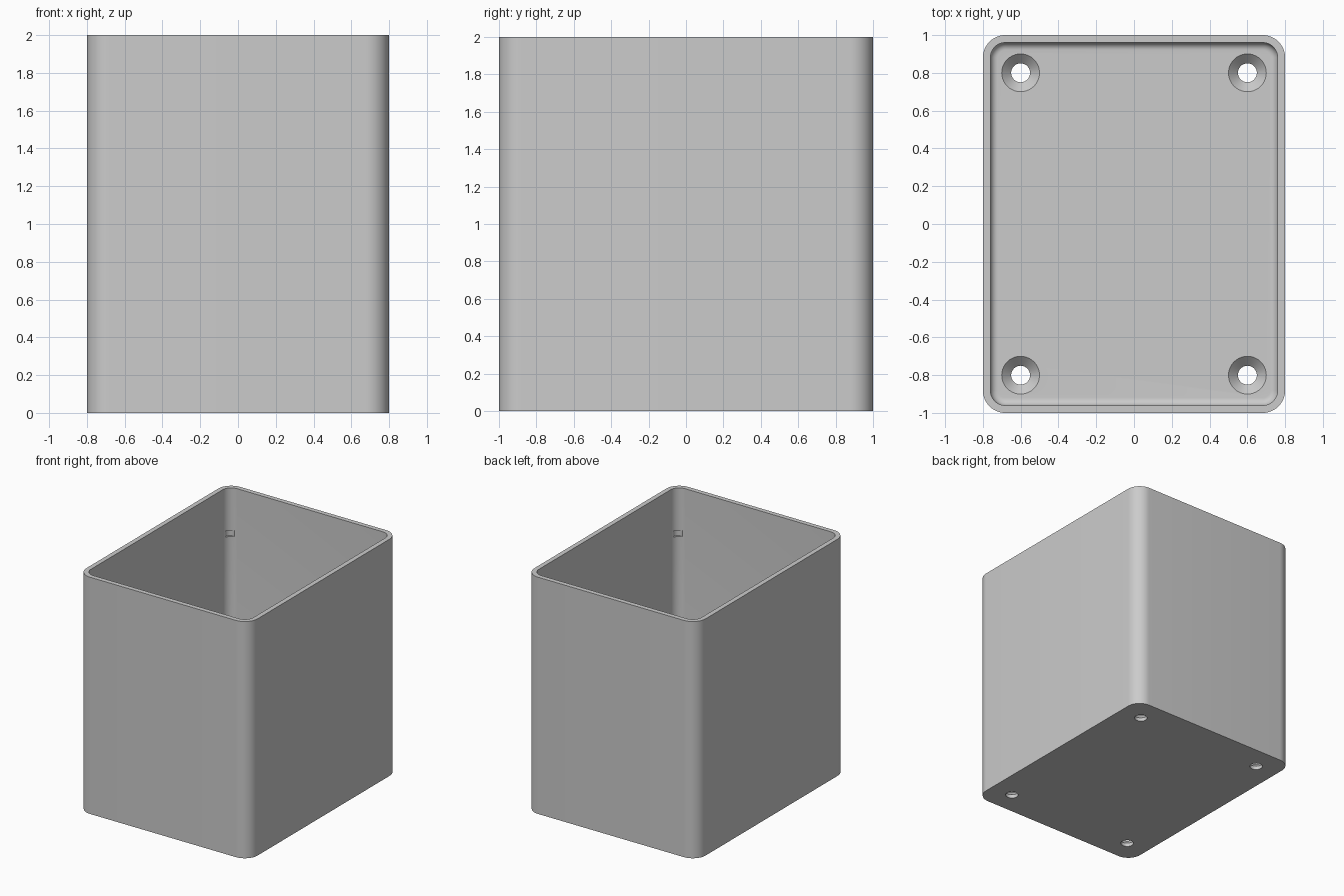
import bpy
import bmesh
from math import sin, cos, pi, radians

if "Cube" in bpy.data.objects:
    bpy.data.objects.remove(bpy.data.objects["Cube"])

HALF_X, HALF_Y, HEIGHT = 0.8, 1.0, 2.0
CORNER, WALL, FLOOR, FILLET = 0.12, 0.04, 0.08, 0.04
STEPS = 12

grey = bpy.data.materials.new("grey_plastic")
grey.use_nodes = True
colour = (0.6, 0.6, 0.6, 1)
grey.diffuse_color = colour
grey.node_tree.nodes["Principled BSDF"].inputs["Base Color"].default_value = colour


def ring(bm, inset, z):
    """Rounded rectangle, moved inward by inset, at height z."""
    r = CORNER - inset
    verts = []
    for quarter, (sx, sy) in enumerate([(1, 1), (-1, 1), (-1, -1), (1, -1)]):
        for i in range(STEPS + 1):
            a = (quarter + i / STEPS) * pi / 2
            verts.append(bm.verts.new((sx * (HALF_X - CORNER) + r * cos(a),
                                       sy * (HALF_Y - CORNER) + r * sin(a), z)))
    return verts


def make_object(name, bm):
    bmesh.ops.recalc_face_normals(bm, faces=bm.faces[:])
    mesh = bpy.data.meshes.new(name)
    bm.to_mesh(mesh)
    bm.free()
    mesh.materials.append(grey)
    obj = bpy.data.objects.new(name, mesh)
    bpy.context.collection.objects.link(obj)
    return obj


def turned(name, profile, x, y, sides=40):
    """Closed solid of revolution about a vertical axis at x, y."""
    bm = bmesh.new()
    rings = [[bm.verts.new((x + r * cos(2 * pi * i / sides), y + r * sin(2 * pi * i / sides), z))
              for i in range(sides)] for r, z in profile]
    skin(bm, rings)
    return make_object(name, bm)


def skin(bm, rings):
    for a, b in zip(rings, rings[1:]):
        for i in range(len(a)):
            j = (i + 1) % len(a)
            bm.faces.new((a[i], a[j], b[j], b[i]))
    bm.faces.new(rings[0])
    bm.faces.new(rings[-1])


# Open box: outer wall, rim, inner wall, rounded floor edge
bm = bmesh.new()
sections = [(0, 0), (0, HEIGHT), (WALL, HEIGHT)]
for i in range(9):
    a = i / 8 * pi / 2
    sections.append((WALL + FILLET * (1 - cos(a)) * 0.99, FLOOR + FILLET * (1 - sin(a))))
skin(bm, [ring(bm, inset, z) for inset, z in sections])
box = make_object("open_box", bm)

# Countersunk screw holes in the floor and small pockets in the inner corners
cutters = []
for sx in (-1, 1):
    for sy in (-1, 1):
        cutters.append(turned("screw_hole_cutter",
                              [(0.05, -0.1), (0.05, 0.03), (0.1, FLOOR), (0.1, 0.2)],
                              sx * 0.6, sy * 0.8))
        cutters.append(turned("corner_pocket_cutter", [(0.04, 1.59), (0.04, 1.64)],
                              sx * 0.72, sy * 0.92))

bpy.ops.object.select_all(action="DESELECT")
bpy.context.view_layer.objects.active = box
box.select_set(True)
for cutter in cutters:
    cutter.hide_render = True
    cut = box.modifiers.new("cut", "BOOLEAN")
    cut.operation = "DIFFERENCE"
    cut.solver = "EXACT"
    cut.object = cutter
    bpy.ops.object.modifier_apply(modifier=cut.name)
    bpy.data.objects.remove(cutter)

bpy.ops.object.shade_smooth_by_angle(angle=radians(30))
